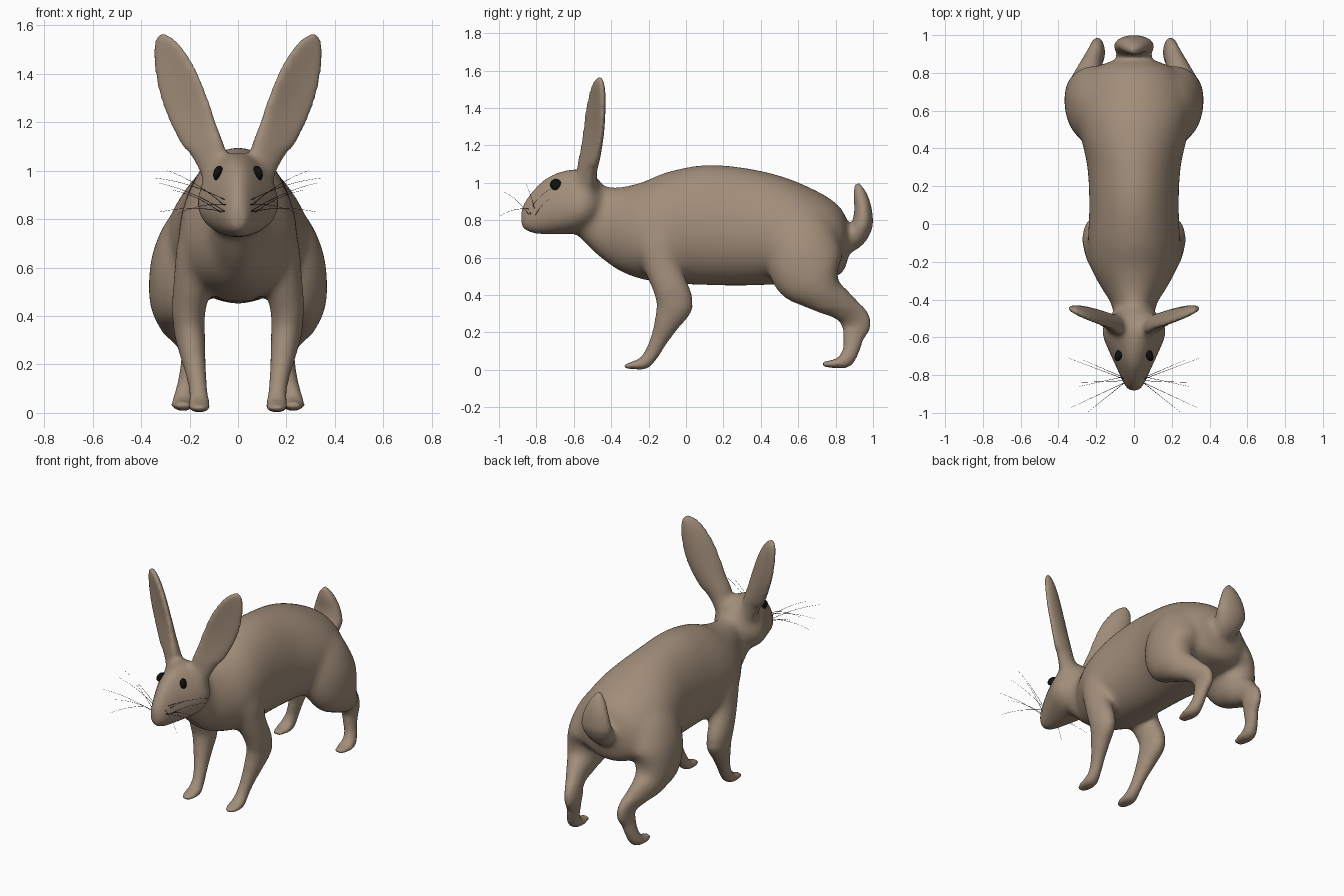
import bpy, bmesh, math
from mathutils import Vector

cube = bpy.data.objects.get("Cube")
if cube:
    bpy.data.objects.remove(cube)


def material(name, rgb):
    m = bpy.data.materials.new(name)
    m.use_nodes = True
    m.diffuse_color = (*rgb, 1)
    m.node_tree.nodes["Principled BSDF"].inputs["Base Color"].default_value = (*rgb, 1)
    return m


fur = material("brown fur", (0.36, 0.27, 0.195))
black = material("black", (0.005, 0.005, 0.005))


def spline(points, t):
    """Catmull-Rom value at t, for tuples of any length."""
    i = min(int(t), len(points) - 2)
    f = t - i
    p = [Vector(points[max(0, min(len(points) - 1, i + k))]) for k in (-1, 0, 1, 2)]
    return p[1] + 0.5 * f * (p[2] - p[0] + f * (
        2 * p[0] - 5 * p[1] + 4 * p[2] - p[3] + f * (3 * (p[1] - p[2]) + p[3] - p[0])))


def loft(bm, sections, side=(1, 0, 0), flip=1, cup=0, pear=0, axis=None, sides=28, steps=6):
    """Tube through (x, y, z, half width, half depth) sections."""
    n = (len(sections) - 1) * steps
    rows = [spline(sections, k / steps) for k in range(n + 1)]
    rings = []
    for k, row in enumerate(rows):
        centre = Vector(row[:3])
        ahead = Vector(rows[min(k + 1, n)][:3]) - Vector(rows[max(k - 1, 0)][:3])
        tangent = Vector(axis) if axis else ahead.normalized()
        across = Vector(side)
        across = (across - tangent * across.dot(tangent)).normalized()
        deep = tangent.cross(across)
        ring = []
        for j in range(sides):
            a = math.tau * j / sides
            u, v = math.cos(a), math.sin(a)
            wide = u * max(row[3], 0.004) * (1 + pear * v)
            bend = cup * row[3] * (u * u - 0.4)
            p = centre + across * wide + deep * (v * max(row[4], 0.004) + bend)
            ring.append(bm.verts.new((p.x * flip, p.y, p.z)))
        rings.append(ring)
    faces = [bm.faces.new(rings[0]), bm.faces.new(rings[-1][::-1])]
    for a, b in zip(rings, rings[1:]):
        for j in range(sides):
            i = (j + 1) % sides
            faces.append(bm.faces.new((a[i], a[j], b[j], b[i])))
    bmesh.ops.recalc_face_normals(bm, faces=faces)


def trunk(bm, rows, pear):
    """Upright rings from (y, top, bottom, half width) rows, wider below."""
    loft(bm, [(0, y, (top + low) / 2, w, (top - low) / 2) for y, top, low, w in rows],
         pear=pear, axis=(0, 1, 0))


bm = bmesh.new()

# torso and neck
trunk(bm, [
    (-0.60, 0.98, 0.74, 0.09), (-0.50, 0.985, 0.635, 0.105), (-0.42, 0.980, 0.57, 0.122),
    (-0.34, 0.980, 0.52, 0.172), (-0.23, 1.007, 0.482, 0.228), (-0.10, 1.06, 0.462, 0.243),
    (0.10, 1.098, 0.452, 0.237), (0.30, 1.084, 0.45, 0.247), (0.48, 1.046, 0.455, 0.285),
    (0.62, 0.995, 0.47, 0.300), (0.75, 0.93, 0.49, 0.265), (0.83, 0.865, 0.51, 0.20),
    (0.865, 0.79, 0.58, 0.11)], 0.1)

# head, with a broad jaw under a narrower brow
trunk(bm, [
    (-0.888, 0.85, 0.77, 0.018), (-0.87, 0.90, 0.746, 0.042), (-0.82, 0.965, 0.726, 0.066),
    (-0.75, 1.03, 0.723, 0.096), (-0.67, 1.064, 0.723, 0.132), (-0.58, 1.078, 0.732, 0.165),
    (-0.51, 1.055, 0.765, 0.150), (-0.45, 1.01, 0.82, 0.09)], 0.28)

# tail
loft(bm, [(0, 0.80, 0.69, 0.05, 0.06), (0, 0.87, 0.695, 0.085, 0.07),
          (0, 0.935, 0.755, 0.108, 0.060), (0, 0.947, 0.85, 0.092, 0.048),
          (0, 0.930, 0.94, 0.055, 0.036), (0, 0.912, 1.0, 0.012, 0.012)])

front_leg = [
    (0.12, -0.17, 0.82, 0.06, 0.10), (0.155, -0.15, 0.70, 0.095, 0.13),
    (0.185, -0.125, 0.55, 0.082, 0.100), (0.203, -0.083, 0.44, 0.073, 0.097),
    (0.202, -0.062, 0.355, 0.066, 0.102), (0.188, -0.103, 0.25, 0.054, 0.068),
    (0.173, -0.145, 0.16, 0.042, 0.047), (0.163, -0.184, 0.085, 0.038, 0.039),
    (0.160, -0.225, 0.038, 0.044, 0.035), (0.160, -0.28, 0.025, 0.044, 0.022),
    (0.160, -0.330, 0.018, 0.026, 0.012)]
hind_leg = [
    (0.12, 0.58, 0.87, 0.08, 0.12), (0.168, 0.60, 0.74, 0.140, 0.190),
    (0.215, 0.63, 0.60, 0.150, 0.208), (0.250, 0.668, 0.495, 0.122, 0.188),
    (0.250, 0.738, 0.410, 0.096, 0.112), (0.235, 0.815, 0.360, 0.068, 0.087),
    (0.210, 0.880, 0.305, 0.048, 0.076), (0.194, 0.908, 0.245, 0.041, 0.082),
    (0.202, 0.895, 0.175, 0.038, 0.057), (0.216, 0.882, 0.105, 0.038, 0.045),
    (0.226, 0.852, 0.052, 0.044, 0.042), (0.228, 0.80, 0.034, 0.048, 0.025),
    (0.228, 0.728, 0.030, 0.028, 0.014)]
ear = [
    (0.080, -0.535, 0.97, 0.062, 0.062), (0.118, -0.527, 1.07, 0.078, 0.046),
    (0.162, -0.507, 1.16, 0.092, 0.037), (0.203, -0.490, 1.26, 0.102, 0.030),
    (0.240, -0.479, 1.36, 0.100, 0.027), (0.273, -0.470, 1.45, 0.083, 0.025),
    (0.303, -0.463, 1.52, 0.056, 0.021), (0.322, -0.460, 1.564, 0.018, 0.012)]
for s in (1, -1):
    loft(bm, front_leg, flip=s)
    loft(bm, hind_leg, flip=s)
    loft(bm, ear, side=(0.89, 0.45, 0), flip=s, cup=-0.2)

# fuse all parts into one skin
mesh = bpy.data.meshes.new("body_skin")
bm.to_mesh(mesh)
bm.free()
body = bpy.data.objects.new("rabbit_body", mesh)
bpy.context.collection.objects.link(body)
remesh = body.modifiers.new("fuse", 'REMESH')
remesh.mode = 'VOXEL'
remesh.voxel_size = 0.011
graph = bpy.context.evaluated_depsgraph_get()
skin = bpy.data.meshes.new_from_object(body.evaluated_get(graph))
body.modifiers.clear()
body.data = skin


def is_thick(p):
    """True away from the ears, tail tip and lower legs."""
    return p.z > 0.34 and not (p.y < -0.38 and p.z > 1.09) and not (p.y > 0.87 and p.z > 0.76)


# soften the joins, most of all on the thick parts
bm = bmesh.new()
bm.from_mesh(skin)
thick = [v for v in bm.verts if is_thick(v.co)]
for soft, times in ((thick, 26), (bm.verts[:], 5)):
    for _ in range(times):
        bmesh.ops.smooth_vert(bm, verts=soft, factor=0.5,
                              use_axis_x=True, use_axis_y=True, use_axis_z=True)
for f in bm.faces:
    f.smooth = True
    f.material_index = 0
bm.to_mesh(skin)
bm.free()
skin.materials.clear()
skin.materials.append(fur)

# eyes and whiskers
roots_and_tips = [
    ((0.055, -0.82, 0.88), (0.345, -0.71, 0.97)), ((0.055, -0.83, 0.83), (0.32, -0.84, 0.83)),
    ((0.06, -0.81, 0.86), (0.29, -0.86, 1.00)), ((0.05, -0.84, 0.83), (0.33, -0.97, 0.95)),
    ((0.05, -0.84, 0.86), (0.25, -1.00, 0.82)), ((0.06, -0.81, 0.82), (0.27, -0.72, 0.92))]
for s, label in ((1, "left"), (-1, "right")):
    bpy.ops.mesh.primitive_uv_sphere_add(segments=20, ring_count=12, radius=1,
                                         location=(s * 0.082, -0.695, 0.99))
    eye = bpy.context.object
    eye.name = label + "_eye"
    eye.scale = (0.018, 0.033, 0.031)
    eye.rotation_euler = (0, s * -0.25, s * 0.3)
    eye.data.materials.append(black)
    bpy.ops.object.shade_smooth()

    curve = bpy.data.curves.new(label + "_whiskers", 'CURVE')
    curve.dimensions = '3D'
    curve.bevel_depth = 0.0014
    curve.bevel_resolution = 0
    curve.materials.append(black)
    for root, tip in roots_and_tips:
        a, b = Vector(root), Vector(tip)
        line = curve.splines.new('POLY')
        line.points.add(8)
        for k, p in enumerate(line.points):
            t = k / 8
            q = a.lerp(b, t) + Vector((0, 0, 0.06 * t * (1 - t)))
            p.co = (s * q.x, q.y, q.z, 1)
            p.radius = 1 - 0.7 * t
    whiskers = bpy.data.objects.new(label + "_whiskers", curve)
    bpy.context.collection.objects.link(whiskers)
